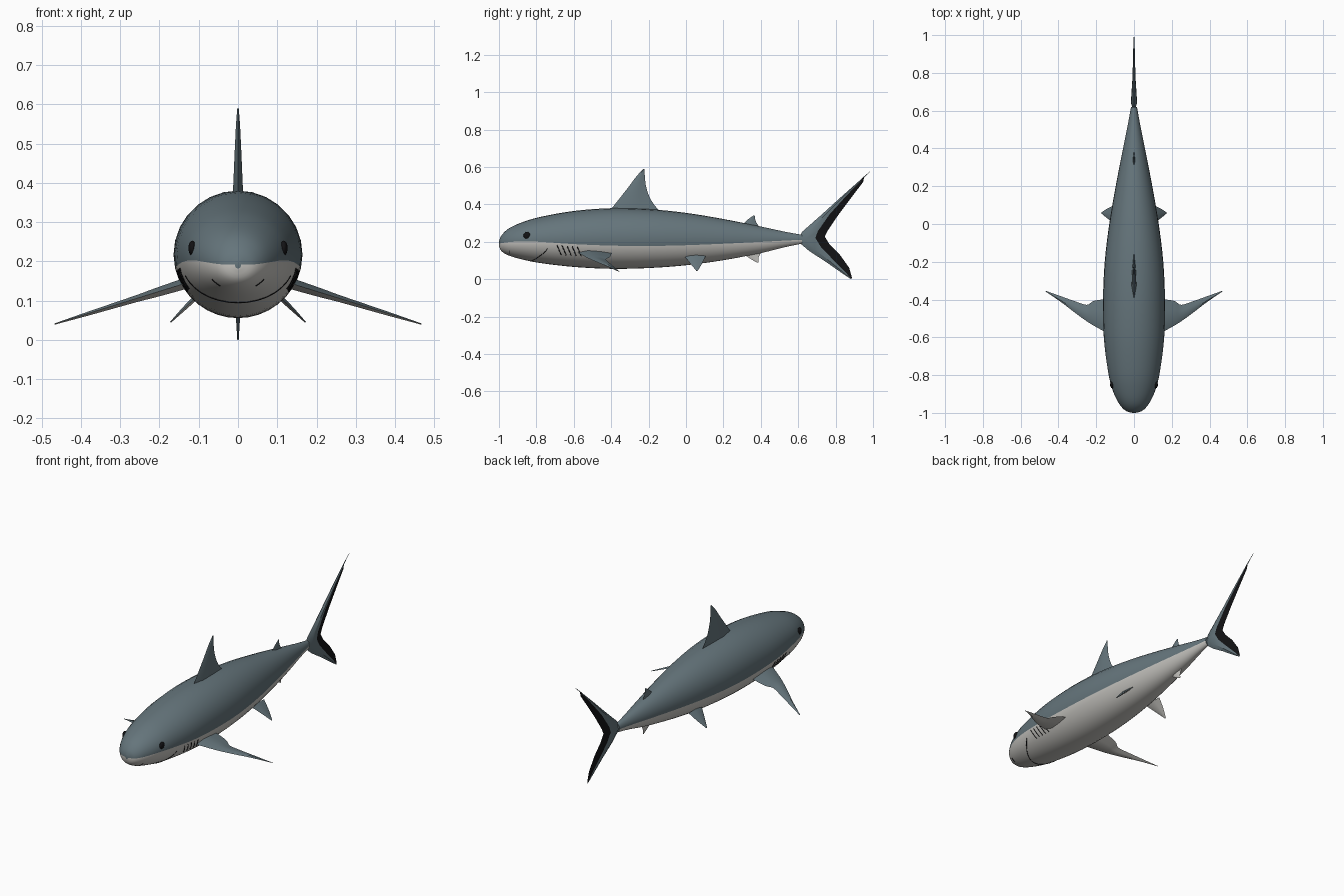
import bpy, bmesh, math
from mathutils import Vector

if "Cube" in bpy.data.objects:
    bpy.data.objects.remove(bpy.data.objects["Cube"])


def material(name, rgb):
    m = bpy.data.materials.new(name)
    m.diffuse_color = (*rgb, 1)
    m.use_nodes = True
    m.node_tree.nodes["Principled BSDF"].inputs["Base Color"].default_value = m.diffuse_color
    return m


GREY = material("slate grey", (0.13, 0.178, 0.2))
PALE = material("pale belly", (0.56, 0.55, 0.52))
BLACK = material("black", (0.006, 0.006, 0.007))
MATS = [GREY, PALE, BLACK]


def smooth_rows(rows, steps):
    """Catmull-Rom interpolation of equally long rows of numbers."""
    out = []
    for i in range(len(rows) - 1):
        p = [rows[max(i - 1, 0)], rows[i], rows[i + 1], rows[min(i + 2, len(rows) - 1)]]
        for s in range(steps):
            t = s / steps
            out.append([0.5 * (2 * b + (c - a) * t + (2 * a - 5 * b + 4 * c - d) * t * t
                               + (3 * b - a - 3 * c + d) * t ** 3) for a, b, c, d in zip(*p)])
    return out + [list(rows[-1])]


def loft(name, rings, rule, angle=40):
    """Skin closed rings, cap both ends, colour each face by rule(ring, side, normal)."""
    bm = bmesh.new()
    n = len(rings[0])
    vs = [[bm.verts.new(p) for p in r] for r in rings]
    tags = {}
    for i in range(len(vs) - 1):
        for j in range(n):
            k = (j + 1) % n
            f = bm.faces.new((vs[i][j], vs[i][k], vs[i + 1][k], vs[i + 1][j]))
            tags[f] = (i, j)
    for i in (0, -1):
        f = bm.faces.new(vs[i])
        tags[f] = (0 if i == 0 else len(rings) - 2, 0)
    bmesh.ops.recalc_face_normals(bm, faces=bm.faces)
    for f, (i, j) in tags.items():
        f.normal_update()
        f.material_index = rule(i, j, f.normal)
    me = bpy.data.meshes.new(name)
    bm.to_mesh(me)
    bm.free()
    for m in MATS:
        me.materials.append(m)
    ob = bpy.data.objects.new(name, me)
    bpy.context.collection.objects.link(ob)
    finish(ob, angle)
    return ob


def finish(ob, angle):
    bpy.ops.object.select_all(action='DESELECT')
    ob.select_set(True)
    bpy.context.view_layer.objects.active = ob
    bpy.ops.object.shade_smooth_by_angle(angle=math.radians(angle))


# Body: y, top, bottom, half width, height of the colour line
BODY = smooth_rows([
    (-1.0, 0.202, 0.182, 0.008, 0.192), (-0.988, 0.232, 0.152, 0.045, 0.193),
    (-0.95, 0.27, 0.128, 0.08, 0.198), (-0.88, 0.303, 0.107, 0.113, 0.203),
    (-0.78, 0.333, 0.087, 0.138, 0.2), (-0.6, 0.365, 0.066, 0.16, 0.188),
    (-0.4, 0.38, 0.056, 0.164, 0.18), (-0.2, 0.375, 0.06, 0.155, 0.178),
    (0.0, 0.355, 0.075, 0.131, 0.182), (0.2, 0.322, 0.102, 0.097, 0.19),
    (0.4, 0.282, 0.14, 0.058, 0.2), (0.53, 0.254, 0.172, 0.032, 0.207),
    (0.62, 0.238, 0.19, 0.016, 0.211)], 4)
ARC = 16


def body_ring(y, top, bot, w, line):
    zc, h = (top + bot) / 2, (top - bot) / 2
    a = math.asin(max(-0.9, min(0.9, (line - zc) / h)))
    upper = [a + (math.pi - 2 * a) * i / ARC for i in range(ARC)]
    lower = [math.pi - a + (math.pi + 2 * a) * i / ARC for i in range(ARC)]
    return [(w * math.cos(t), y, zc + h * math.sin(t)) for t in upper + lower]


loft("body", [body_ring(*r) for r in BODY], lambda i, j, n: 0 if j < ARC else 1, 60)


def body_at(y):
    for a, b in zip(BODY, BODY[1:]):
        if a[0] <= y <= b[0]:
            t = (y - a[0]) / (b[0] - a[0])
            return [p + (q - p) * t for p, q in zip(a, b)]


def side_point(y, z, s):
    _, top, bot, w, _ = body_at(y)
    zc, h = (top + bot) / 2, (top - bot) / 2
    return (s * w * math.sqrt(max(0, 1 - ((z - zc) / h) ** 2)), y, z)


def belly_point(y, x):
    _, top, bot, w, _ = body_at(y)
    return (x, y, (top + bot) / 2 - (top - bot) / 2 * math.sqrt(max(0, 1 - (x / w) ** 2)))


def fin(name, stations, thick_dir, rule, steps=4):
    """Stations: lead xyz, trail xyz, half thickness, chord fraction of the rear crease."""
    d = Vector(thick_dir).normalized()
    rings = []
    for r in smooth_rows([(*a, *b, t, s) for a, b, t, s in stations], steps):
        a, b, t, s = Vector(r[:3]), Vector(r[3:6]), r[6], r[7]
        m, c = a.lerp(b, s * 0.45), a.lerp(b, s)
        rings.append([a, m + d * t, c + d * t * 0.7, b, c - d * t * 0.7, m - d * t])
    return loft(name, rings, rule, 35)


def upright(rows, split=0.65):
    return [((0, a, b), (0, c, e), t, split) for a, b, c, e, t in rows]


# Fins on the centre line: lead y, z, trail y, z, half thickness
fin("dorsal_fin", upright([
    (-0.42, 0.35, -0.13, 0.35, 0.014), (-0.365, 0.42, -0.185, 0.42, 0.011),
    (-0.31, 0.49, -0.212, 0.49, 0.008), (-0.265, 0.55, -0.22, 0.55, 0.005),
    (-0.228, 0.59, -0.222, 0.588, 0.002)]), (1, 0, 0), lambda i, j, n: 0)
fin("second_dorsal_fin", upright([
    (0.28, 0.27, 0.405, 0.265, 0.007), (0.325, 0.315, 0.375, 0.305, 0.004),
    (0.362, 0.342, 0.368, 0.338, 0.0015)]), (1, 0, 0), lambda i, j, n: 0)
fin("anal_fin", upright([
    (0.29, 0.15, 0.415, 0.16, 0.007), (0.34, 0.112, 0.39, 0.122, 0.004),
    (0.382, 0.088, 0.388, 0.092, 0.0015)]), (1, 0, 0), lambda i, j, n: 1)

# Tail: both lobes in one run from lower tip to upper tip, rear panel black
TAIL = [(0.883, 0.0, 0.887, 0.01, 0.002, 0.3), (0.835, 0.032, 0.872, 0.062, 0.004, 0.35),
        (0.745, 0.095, 0.822, 0.132, 0.009, 0.45), (0.66, 0.15, 0.765, 0.19, 0.014, 0.58),
        (0.595, 0.205, 0.742, 0.228, 0.016, 0.66), (0.62, 0.253, 0.756, 0.258, 0.014, 0.62),
        (0.73, 0.35, 0.815, 0.345, 0.009, 0.45), (0.84, 0.45, 0.89, 0.445, 0.006, 0.38),
        (0.925, 0.525, 0.947, 0.52, 0.004, 0.3), (0.938, 0.538, 0.952, 0.543, 0.003, 0.4),
        (0.998, 0.588, 1.0, 0.59, 0.001, 0.5)]
fin("tail_fin", [((0, a, b), (0, c, e), t, s) for a, b, c, e, t, s in TAIL], (1, 0, 0),
    lambda i, j, n: 2 if j in (2, 3) and i < len(TAIL) - 2 else 0, 1)


def top_or_under(i, j, n):
    return 0 if n.z > 0 else 1


def tube(name, points, radius):
    cu = bpy.data.curves.new(name, 'CURVE')
    cu.dimensions = '3D'
    cu.bevel_depth = radius
    cu.bevel_resolution = 1
    sp = cu.splines.new('POLY')
    sp.points.add(len(points) - 1)
    for p, co in zip(sp.points, points):
        p.co = (*co, 1)
    cu.materials.append(BLACK)
    bpy.context.collection.objects.link(bpy.data.objects.new(name, cu))


for s, side in ((1, "right"), (-1, "left")):
    # Pectoral fins droop outward: x, lead y, trail y, half thickness
    pec = [(0.12, -0.59, -0.4, 0.014), (0.165, -0.565, -0.4, 0.013),
           (0.215, -0.537, -0.408, 0.011), (0.25, -0.515, -0.428, 0.009),
           (0.31, -0.472, -0.41, 0.007), (0.38, -0.418, -0.385, 0.005),
           (0.467, -0.358, -0.354, 0.0015)]
    fin(side + "_pectoral_fin",
        [((s * x, a, 0.138 - (x - 0.155) * 0.31), (s * x, b, 0.136 - (x - 0.155) * 0.31), t, 0.65)
         for x, a, b, t in pec], (s * 0.3, 0, 1), top_or_under)
    # Pelvic fins
    fin(side + "_pelvic_fin",
        [((s * 0.09, -0.01, 0.125), (s * 0.09, 0.105, 0.125), 0.007, 0.65),
         ((s * 0.135, 0.025, 0.082), (s * 0.135, 0.085, 0.082), 0.005, 0.65),
         ((s * 0.172, 0.055, 0.045), (s * 0.172, 0.062, 0.045), 0.0015, 0.65)],
        (s * 0.75, 0, 0.75), top_or_under)
    # Eyes
    bpy.ops.mesh.primitive_uv_sphere_add(segments=16, ring_count=10, radius=1)
    eye = bpy.context.object
    eye.name = side + "_eye"
    eye.location = Vector(side_point(-0.85, 0.234, s)) - Vector((s * 0.002, 0, 0))
    eye.scale = (0.01, 0.019, 0.019)
    eye.data.materials.append(BLACK)
    finish(eye, 60)
    # Gill slits
    for k in range(5):
        y = -0.69 + 0.027 * k
        tube(f"{side}_gill_{k + 1}",
             [side_point(y + 0.022 * t / 4, 0.183 - 0.052 * t / 4 - 0.002 * k, s)
              for t in range(5)], 0.0022)
    # Nostrils
    tube(side + "_nostril",
         [belly_point(-0.945, s * x) for x in (0.045, 0.052, 0.059, 0.066)], 0.002)

# Mouth: a thin curved line round the underside of the snout
tube("mouth", [belly_point(-0.83 + 0.09 * (k / 12) ** 2, 0.134 * k / 12)
               for k in range(-12, 13)], 0.0018)
